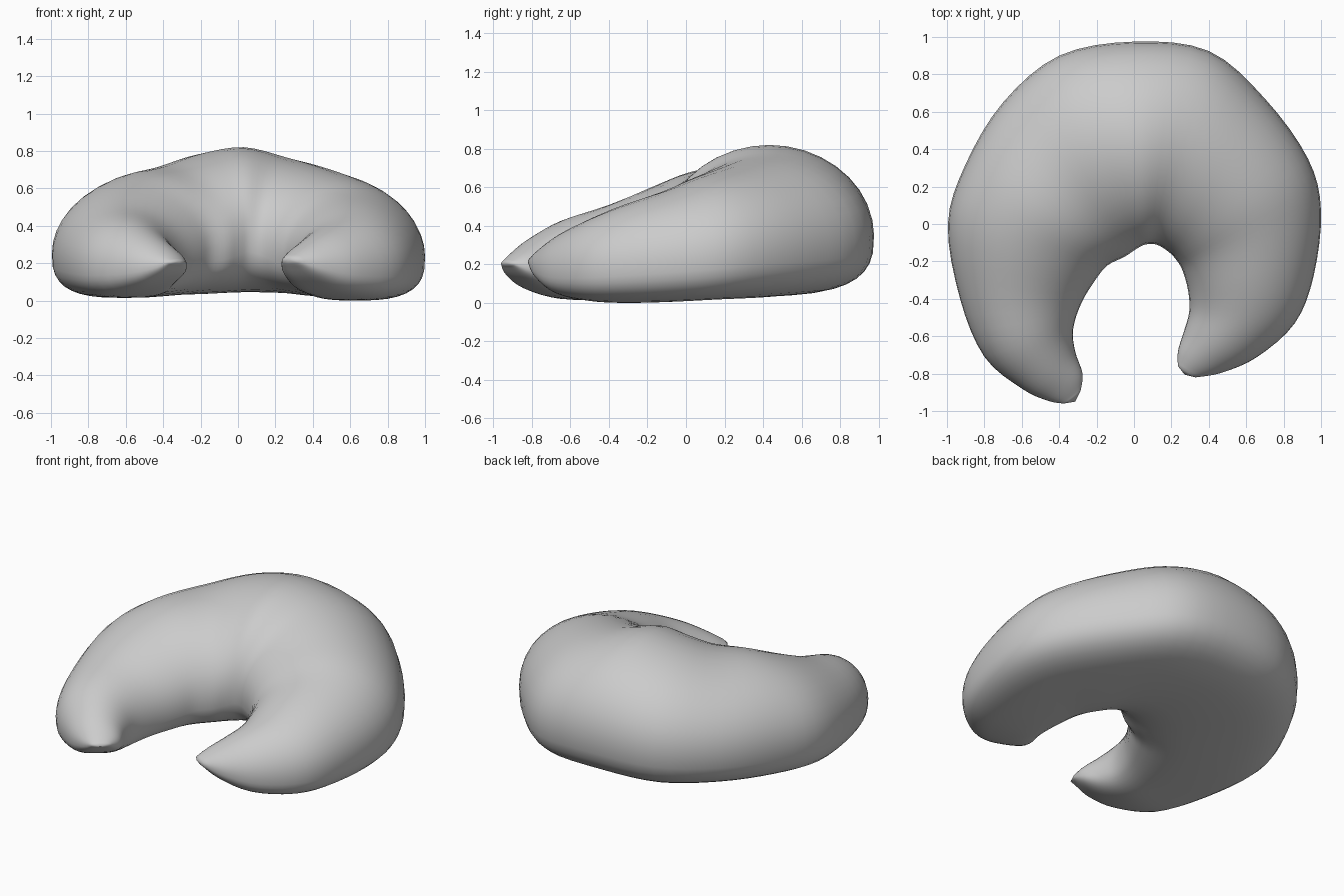
import bpy, bmesh, math
from mathutils import Vector

if "Cube" in bpy.data.objects:
    bpy.data.objects.remove(bpy.data.objects["Cube"])

# Slices along the crescent: outer x, outer y, inner x, inner y, top z, bottom z
SLICES = [
    (-.375, -.96, -.285, -.89, .225, .19),
    (-.46, -.945, -.275, -.80, .27, .13),
    (-.60, -.88, -.315, -.68, .345, .065),
    (-.80, -.71, -.325, -.56, .43, .02),
    (-.93, -.40, -.28, -.42, .505, .015),
    (-.995, .00, -.20, -.29, .61, .015),
    (-.90, .32, -.14, -.22, .68, .02),
    (-.70, .65, -.05, -.175, .72, .03),
    (-.40, .90, .01, -.135, .785, .035),
    (.00, .975, .06, -.11, .82, .045),
    (.40, .925, .12, -.11, .765, .04),
    (.70, .67, .18, -.145, .71, .025),
    (.93, .35, .225, -.19, .65, .015),
    (1.0, .07, .26, -.25, .585, .005),
    (.96, -.28, .29, -.36, .51, .00),
    (.86, -.53, .295, -.47, .435, .01),
    (.66, -.71, .265, -.58, .36, .045),
    (.47, -.795, .235, -.68, .29, .12),
    (.33, -.82, .235, -.76, .24, .195),
]
SIDES, STEPS = 36, 4


def spline(a, b, c, d, t):
    """Catmull-Rom blend of four numbers."""
    return .5 * (2*b + (c - a)*t + (2*a - 5*b + 4*c - d)*t*t + (3*b - a - 3*c + d)*t**3)


def smooth_slices(rows):
    rows = [rows[0]] + rows + [rows[-1]]
    for i in range(len(rows) - 3):
        for s in range(STEPS):
            yield [spline(*q, s / STEPS) for q in zip(*rows[i:i + 4])]
    yield rows[-1]


def ring(bm, ox, oy, ix, iy, top, bottom):
    """Rounded section with a flatter underside."""
    mid = Vector(((ox + ix) / 2, (oy + iy) / 2, 0))
    half = Vector(((ox - ix) / 2, (oy - iy) / 2, 0))
    zm = bottom + .4 * (top - bottom)
    verts = []
    for k in range(SIDES):
        a = math.tau * k / SIDES
        c, s = math.cos(a), math.sin(a)
        e = 2 / (1.97 if s >= 0 else 2.9)
        w = math.copysign(abs(c) ** e, c)
        h = abs(s) ** e
        p = mid + half * w
        p.z = zm + h * (top - zm) if s >= 0 else zm - h * (zm - bottom)
        verts.append(bm.verts.new(p))
    return verts


# Curved pastry body
bm = bmesh.new()
rings = [ring(bm, *row) for row in smooth_slices(SLICES)]
for r0, r1 in zip(rings, rings[1:]):
    for k in range(SIDES):
        n = (k + 1) % SIDES
        bm.faces.new((r0[k], r0[n], r1[n], r1[k]))

# Pointed ends
for r, tip in ((rings[0], (-.315, -.95, .21)), (rings[-1], (.27, -.805, .22))):
    v = bm.verts.new(tip)
    for k in range(SIDES):
        bm.faces.new((r[k], r[(k + 1) % SIDES], v))

bmesh.ops.recalc_face_normals(bm, faces=bm.faces)
for f in bm.faces:
    f.smooth = True
mesh = bpy.data.meshes.new("crescent_roll")
bm.to_mesh(mesh)
bm.free()
obj = bpy.data.objects.new("crescent_roll", mesh)
bpy.context.collection.objects.link(obj)
